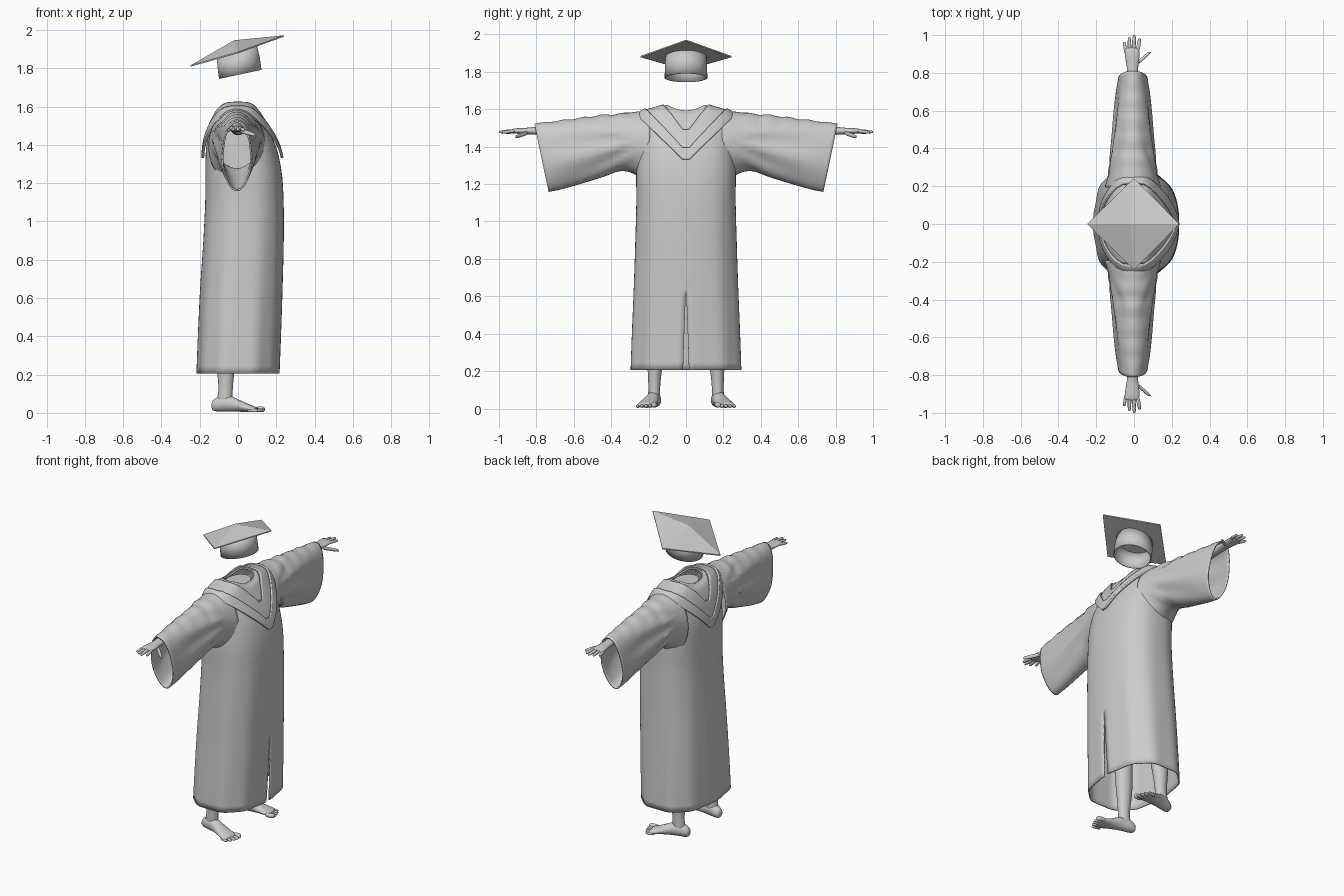
import bpy, bmesh, math
from mathutils import Vector

if "Cube" in bpy.data.objects:
    bpy.data.objects.remove(bpy.data.objects["Cube"])

grey = bpy.data.materials.new("plain grey")
grey.use_nodes = True
COLOUR = (0.6, 0.6, 0.6, 1)
grey.diffuse_color = COLOUR
grey.node_tree.nodes["Principled BSDF"].inputs["Base Color"].default_value = COLOUR


def spline(rows, steps):
    """Smoothly resample rows of numbers."""
    rows = [Vector(r) for r in rows]
    rows = [rows[0] * 2 - rows[1]] + rows + [rows[-1] * 2 - rows[-2]]
    out = []
    for a, b, c, d in zip(rows, rows[1:], rows[2:], rows[3:]):
        for i in range(steps):
            t = i / steps
            out.append(b + (c - a) * (t / 2) + (a * 2 - b * 5 + c * 4 - d) * (t * t / 2)
                       + (b * 3 - a - c * 3 + d) * (t ** 3 / 2))
    return out + [rows[-2]]


def oval(centre, a, b, n=12):
    c, a, b = Vector(centre), Vector(a), Vector(b)
    turn = [math.tau * i / n for i in range(n)]
    return [c + a * math.cos(t) + b * math.sin(t) for t in turn]


def loft(name, groups, caps=False, wrap=True, thick=0, subdiv=0, mirror=False, angle=50):
    """Skin one or more stacks of rings as one object."""
    bm = bmesh.new()
    for rings in groups:
        grid = [[bm.verts.new(p) for p in ring] for ring in rings]
        n = len(grid[0])
        for lo, hi in zip(grid, grid[1:]):
            for i in range(n if wrap else n - 1):
                j = (i + 1) % n
                bm.faces.new((lo[i], lo[j], hi[j], hi[i]))
        if caps:
            bm.faces.new(grid[0])
            bm.faces.new(grid[-1])
    bmesh.ops.remove_doubles(bm, verts=bm.verts[:], dist=0.0003)
    bmesh.ops.recalc_face_normals(bm, faces=bm.faces[:])
    mesh = bpy.data.meshes.new(name)
    bm.to_mesh(mesh)
    bm.free()
    mesh.materials.append(grey)
    ob = bpy.data.objects.new(name, mesh)
    bpy.context.collection.objects.link(ob)
    bpy.ops.object.select_all(action='DESELECT')
    ob.select_set(True)
    bpy.context.view_layer.objects.active = ob
    bpy.ops.object.shade_smooth_by_angle(angle=math.radians(angle))
    if thick:
        mod = ob.modifiers.new("thickness", 'SOLIDIFY')
        mod.thickness, mod.offset = thick, 0
    if subdiv:
        ob.modifiers.new("rounding", 'SUBSURF').levels = subdiv
        ob.modifiers["rounding"].render_levels = subdiv
    if mirror:
        mod = ob.modifiers.new("other side", 'MIRROR')
        mod.use_axis = (False, True, False)
    return ob


# Gown body: height, back, front, half width
sections = spline([
    (0.205, -0.21, 0.21, 0.295), (0.4, -0.203, 0.218, 0.288), (0.65, -0.192, 0.227, 0.277),
    (0.9, -0.176, 0.234, 0.268), (1.1, -0.167, 0.234, 0.262), (1.25, -0.166, 0.225, 0.262),
    (1.38, -0.163, 0.198, 0.256), (1.48, -0.142, 0.152, 0.25), (1.54, -0.118, 0.115, 0.245),
    (1.58, -0.095, 0.09, 0.215), (1.6, -0.08, 0.078, 0.155), (1.617, -0.073, 0.07, 0.1)], 5)


def section(z):
    for lo, hi in zip(sections, sections[1:]):
        if z <= hi[0]:
            return lo.lerp(hi, max(0, (z - lo[0]) / (hi[0] - lo[0])))
    return sections[-1]


def power(v, e):
    return math.copysign(abs(v) ** e, v)


def gown_point(z, a, off=0):
    _, back, front, half = section(z)
    fold = 0.004 * math.cos(10 * a) * max(0, 1 - z / 1.2)
    x = (front + back) / 2 + ((front - back) / 2 + off + fold) * power(math.cos(a), 0.8)
    y = (half + off + fold) * power(math.sin(a), 0.8)
    dip = 0.028 * max(0, 1 - (y / 0.1) ** 2) * max(0, min(1, (z - 1.57) / 0.04))
    return Vector((x, y, z - dip + off * 0.6))


COLS = 96
rings = []
for s in sections:
    gap = 0.026 * max(0, (0.63 - s[0]) / 0.43)      # front slit opens downward
    rings.append([gown_point(s[0], gap + (math.tau - 2 * gap) * i / COLS) for i in range(COLS + 1)])
loft("gown_body", [rings], wrap=False, thick=0.008)


# Hood: layered V bands over front, back and shoulders
def v_height(a, base, slope):
    z = 1.617
    while z > 1.25 and z > base + slope * abs(gown_point(z, a).y):
        z -= 0.002
    return z


def v_band(name, upper, lower, off, thick):
    rings = [[] for _ in range(11)]
    for i in range(COLS):
        a = math.tau * (i + 0.5) / COLS
        top = v_height(a, *upper) if upper else 1.617
        low = min(v_height(a, *lower), top - 0.002)
        for k, ring in enumerate(rings):
            ring.append(gown_point(top + (low - top) * k / 10, a, off))
    loft(name, [rings], thick=thick)


outer_v, middle_v, inner_v = (1.305, 1.04), (1.365, 1.15), (1.46, 1.45)
v_band("hood_border", middle_v, outer_v, 0.018, 0.014)
v_band("hood_panel", inner_v, middle_v, 0.012, 0.01)
v_band("collar", None, inner_v, 0.006, 0.006)

# Neck closing the collar
loft("neck", [[oval((0, 0, z), (0.068, 0, 0), (0, 0.088, 0), 32) for z in (1.5, 1.585)]], caps=True)

# Sleeves: top y, top z, bottom y, bottom z, half depth
sleeve = []
for ty, tz, by, bz, hx in spline([
        (0.19, 1.585, 0.2, 1.2, 0.145), (0.27, 1.583, 0.27, 1.255, 0.125),
        (0.36, 1.572, 0.35, 1.273, 0.112), (0.45, 1.565, 0.45, 1.24, 0.102),
        (0.6, 1.545, 0.58, 1.2, 0.092), (0.72, 1.53, 0.67, 1.175, 0.084),
        (0.81, 1.52, 0.735, 1.162, 0.074)], 5):
    top, bottom = Vector((-0.006, ty, tz)), Vector((-0.006, by, bz))
    ring = oval((top + bottom) / 2, (hx, 0, 0), (top - bottom) / 2, 40)
    for p in ring:
        fan = math.atan2(p.z - 1.46, p.y - 0.15)
        fade = max(0, min(1, (p.y - 0.22) * 6)) * max(0, min(1, (0.85 - p.y) * 4))
        p.x *= 1 + 0.09 * fade * math.sin(17 * fan)
        p.z += 0.004 * fade * math.sin(p.y * 60) * (p.z > 1.5)
    sleeve.append(ring)
loft("sleeves", [sleeve], thick=0.008, mirror=True)


# Arms and hands
def along_y(rows, n=12):
    return [oval((x, y, z), (rx, 0, 0), (0, 0, rz), n) for x, y, z, rx, rz in rows]


def finger(x0, x1, y0, y1, z0, z1, r):
    rows = []
    for t, w in ((0, 1), (0.4, 1.05), (0.8, 0.92), (0.96, 0.75), (1, 0.4)):
        rows.append((x0 + (x1 - x0) * t, y0 + (y1 - y0) * t, z0 + (z1 - z0) * t, r * w, r * w * 0.9))
    return along_y(rows, 8)


arm = along_y([(0, 0.3, 1.49, 0.045, 0.045), (0, 0.55, 1.49, 0.042, 0.042),
               (-0.005, 0.72, 1.487, 0.034, 0.03), (-0.008, 0.82, 1.484, 0.028, 0.02),
               (-0.008, 0.86, 1.483, 0.036, 0.018), (-0.01, 0.9, 1.484, 0.042, 0.016),
               (-0.011, 0.925, 1.484, 0.04, 0.013), (-0.011, 0.935, 1.484, 0.034, 0.008)])
fingers = [finger(0.018, 0.03, 0.91, 0.982, 1.485, 1.476, 0.011),
           finger(-0.003, 0.002, 0.91, 1.0, 1.486, 1.478, 0.011),
           finger(-0.023, -0.025, 0.91, 0.99, 1.485, 1.477, 0.0105),
           finger(-0.042, -0.052, 0.9, 0.965, 1.482, 1.473, 0.0095),
           finger(0.012, 0.085, 0.845, 0.912, 1.475, 1.452, 0.014)]
loft("arms_and_hands", [arm] + fingers, caps=True, subdiv=1, mirror=True, angle=80)

# Legs, feet and toes
leg = [oval((x, y, z), (rx, 0, 0), (0, ry, 0)) for x, y, z, rx, ry in (
    (-0.02, 0.13, 0.8, 0.075, 0.07), (-0.04, 0.15, 0.5, 0.058, 0.055),
    (-0.062, 0.163, 0.3, 0.058, 0.05), (-0.064, 0.167, 0.2, 0.045, 0.039),
    (-0.064, 0.17, 0.12, 0.037, 0.032), (-0.068, 0.17, 0.08, 0.042, 0.034),
    (-0.07, 0.17, 0.035, 0.045, 0.034))]
foot = [oval((x, y, z), (-0.2 * w, w, 0), (0, 0, h)) for x, y, z, w, h in (
    (-0.138, 0.157, 0.038, 0.018, 0.02), (-0.125, 0.16, 0.04, 0.03, 0.034),
    (-0.09, 0.167, 0.05, 0.036, 0.045), (-0.04, 0.178, 0.05, 0.037, 0.045),
    (0.01, 0.192, 0.036, 0.043, 0.031), (0.06, 0.206, 0.024, 0.052, 0.021),
    (0.09, 0.212, 0.018, 0.054, 0.015), (0.102, 0.214, 0.016, 0.05, 0.01))]
toes = []
for i in range(5):
    y, x, r = 0.172 + 0.022 * i, 0.132 - 0.0022 * i * i, 0.017 if i == 0 else 0.0125 - 0.0006 * i
    toes.append([oval((x + dx, y + dx * 0.2, r + 0.002), (0, r * w, 0), (0, 0, r * w), 8)
                 for dx, w in ((-0.05, 0.8), (-0.02, 0.9), (-0.005, 1), (0.006, 0.7), (0.009, 0.3))])
loft("legs_and_feet", [leg, foot] + toes, caps=True, subdiv=1, mirror=True, angle=80)

# Cap: tilted square board with a raised centre, and an open band
corners = [Vector(c) for c in ((-0.248, 0, 1.815), (0, -0.243, 1.885), (0.24, 0, 1.972), (0, 0.243, 1.885))]
apex = [Vector((-0.02, 0, 1.946))] * 4
under = [c - Vector((0, 0, 0.007)) for c in corners]
base = [Vector((0, 0, 1.88))] * 4
loft("cap_board", [[apex, corners, under, base]], angle=10)
band = [oval(c, a, (0, w, 0), 48) for c, a, w in (
    ((-0.005, 0, 1.882), (0.102, 0, 0.033), 0.108), ((0.004, 0, 1.825), (0.107, 0, 0.028), 0.11),
    ((0.012, 0, 1.768), (0.108, 0, 0.023), 0.111))]
loft("cap_band", [band], thick=0.006)
